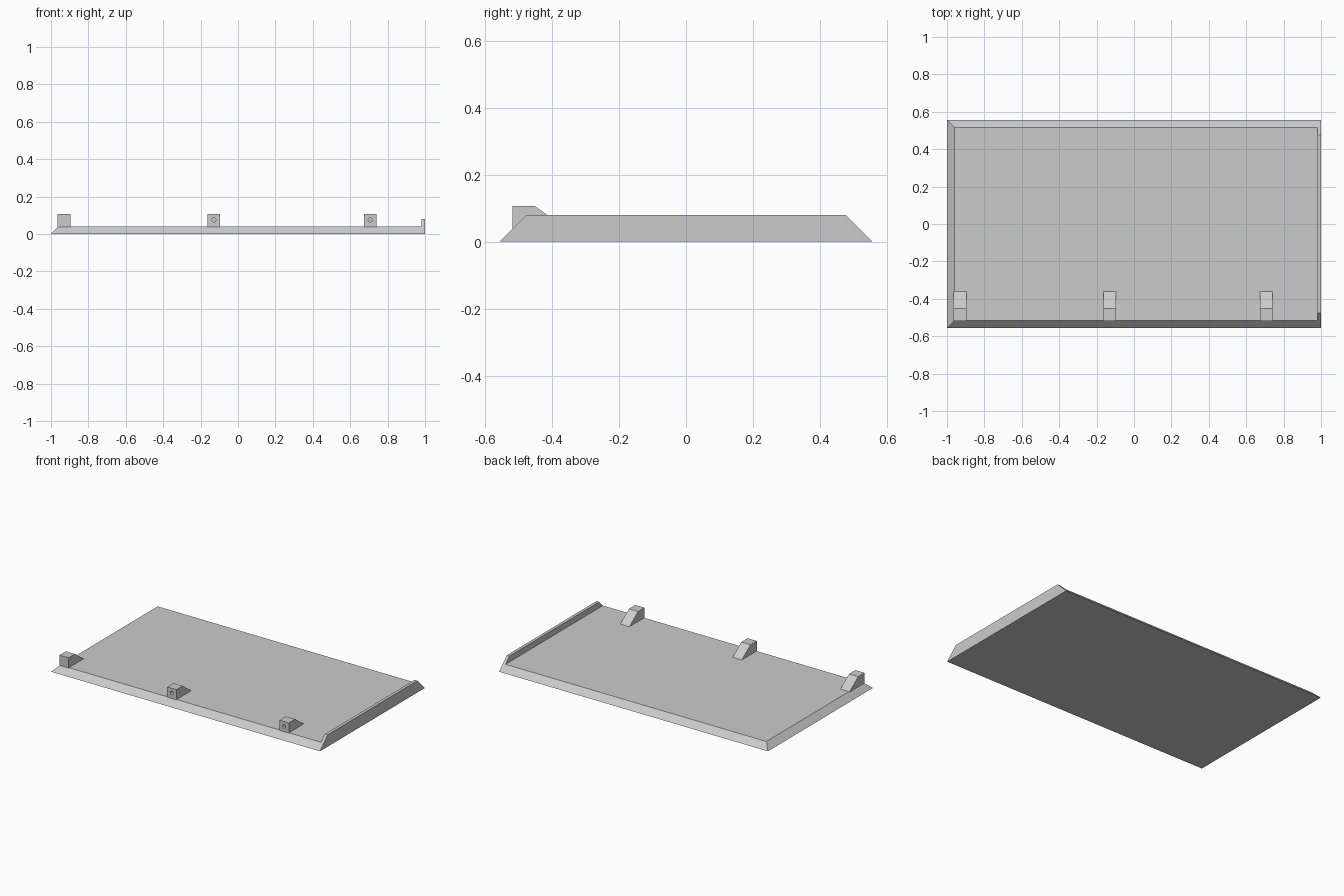
import bpy, bmesh
from math import radians

if "Cube" in bpy.data.objects:
    bpy.data.objects.remove(bpy.data.objects["Cube"])

grey = bpy.data.materials.new("plain_grey")
grey.use_nodes = True
grey.diffuse_color = (0.6, 0.6, 0.6, 1)
grey.node_tree.nodes["Principled BSDF"].inputs["Base Color"].default_value = (0.6, 0.6, 0.6, 1)


def loft(name, near, far):
    """Solid joining two matching outlines."""
    bm = bmesh.new()
    a = [bm.verts.new(p) for p in near]
    b = [bm.verts.new(p) for p in far]
    bm.faces.new(a)
    bm.faces.new(b[::-1])
    for i in range(len(a)):
        j = (i + 1) % len(a)
        bm.faces.new((a[j], a[i], b[i], b[j]))
    bmesh.ops.recalc_face_normals(bm, faces=bm.faces)
    mesh = bpy.data.meshes.new(name)
    bm.to_mesh(mesh)
    bm.free()
    mesh.materials.append(grey)
    obj = bpy.data.objects.new(name, mesh)
    bpy.context.collection.objects.link(obj)
    return obj


def drill(obj, location, rotation):
    """Blind round hole cut into a bracket."""
    bpy.ops.mesh.primitive_cylinder_add(vertices=24, radius=0.011, depth=0.06,
                                        location=location, rotation=rotation)
    cutter = bpy.context.object
    cutter.hide_render = True
    cutter.data.materials.append(grey)
    cut = obj.modifiers.new("hole", "BOOLEAN")
    cut.operation = "DIFFERENCE"
    cut.solver = "EXACT"
    cut.object = cutter
    bpy.context.view_layer.objects.active = obj
    bpy.ops.object.modifier_apply(modifier=cut.name)
    bpy.data.objects.remove(cutter)


# Tray with a raised lip at one end; front and back slope at 45 degrees
half_depth = 0.557
section = [(-1, 0), (1, 0), (1, 0.08), (0.98, 0.08), (0.98, 0.04), (-0.96, 0.04)]
loft("tray", [(x, z - half_depth, z) for x, z in section],
     [(x, half_depth - z, z) for x, z in section])

# Wedge brackets along the front edge
side = [(-0.519, 0.038), (-0.519, 0.107), (-0.452, 0.107), (-0.36, 0.04), (-0.36, 0.038)]
front_y, hole_z, half_width = -0.519, 0.075, 0.034
for name, x in (("right_bracket", -0.93), ("middle_bracket", -0.129), ("left_bracket", 0.707)):
    bracket = loft(name, [(x - half_width, y, z) for y, z in side],
                   [(x + half_width, y, z) for y, z in side])
    if name == "right_bracket":  # drilled from its outer side
        drill(bracket, (x - half_width, -0.485, hole_z), (0, radians(90), 0))
    else:
        drill(bracket, (x, front_y, hole_z), (radians(90), 0, 0))
